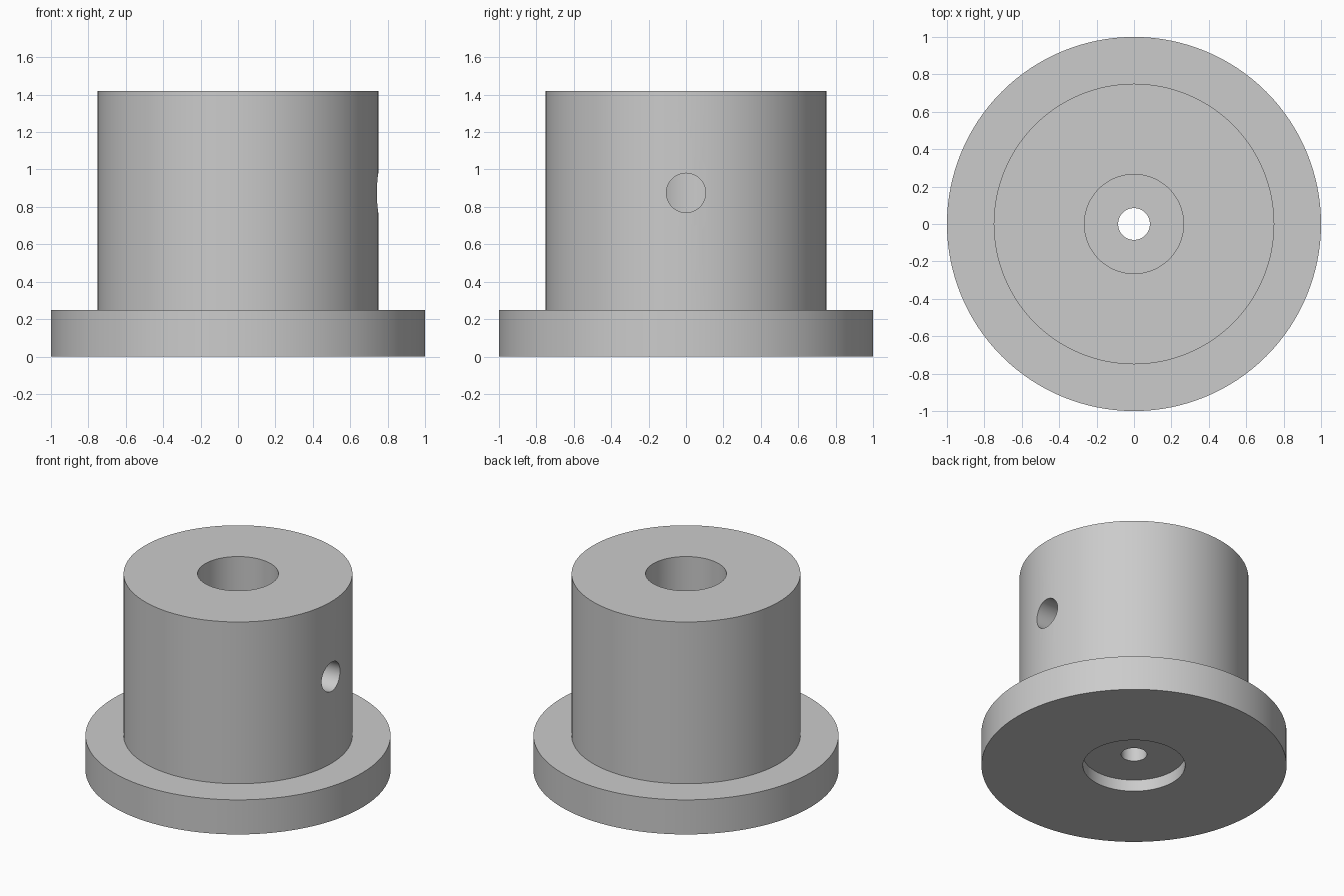
import bpy, bmesh, math
from mathutils import Matrix, Vector

default = bpy.data.objects.get("Cube")
if default:
    bpy.data.objects.remove(default, do_unlink=True)

SEGMENTS = 128

grey = bpy.data.materials.new("plain grey")
grey.use_nodes = True
grey.diffuse_color = (0.6, 0.6, 0.6, 1)
grey.node_tree.nodes["Principled BSDF"].inputs["Base Color"].default_value = (0.6, 0.6, 0.6, 1)


def add_object(name, bm):
    bmesh.ops.recalc_face_normals(bm, faces=bm.faces)
    mesh = bpy.data.meshes.new(name)
    bm.to_mesh(mesh)
    bm.free()
    mesh.materials.append(grey)
    obj = bpy.data.objects.new(name, mesh)
    bpy.context.collection.objects.link(obj)
    return obj


# Flanged bushing: closed half-section (radius, height) turned around z
flange_r, body_r, bore_r, pin_r, recess_r = 1.0, 0.75, 0.265, 0.085, 0.335
flange_z, top_z, floor_z, recess_z = 0.25, 1.42, 0.25, 0.084
section = [
    (recess_r, 0), (flange_r, 0), (flange_r, flange_z), (body_r, flange_z),
    (body_r, top_z), (bore_r, top_z), (bore_r, floor_z), (pin_r, floor_z),
    (pin_r, recess_z), (recess_r, recess_z),
]
bm = bmesh.new()
verts = [bm.verts.new((r, 0, z)) for r, z in section]
edges = [bm.edges.new((v, verts[i - 1])) for i, v in enumerate(verts)]
bmesh.ops.spin(bm, geom=verts + edges, cent=(0, 0, 0), axis=(0, 0, 1),
               angle=math.tau, steps=SEGMENTS, use_merge=True)
bmesh.ops.remove_doubles(bm, verts=bm.verts, dist=1e-5)
bushing = add_object("flanged_bushing", bm)

# Radial set-screw hole on the +x side, opening into the bore
bm = bmesh.new()
placement = Matrix.Translation(Vector((0.55, 0, 0.875))) @ Matrix.Rotation(math.pi / 2, 4, "Y")
bmesh.ops.create_cone(bm, cap_ends=True, segments=64, radius1=0.105, radius2=0.105,
                      depth=0.9, matrix=placement)
cutter = add_object("screw_hole_cutter", bm)

cut = bushing.modifiers.new("screw hole", "BOOLEAN")
cut.operation = "DIFFERENCE"
cut.solver = "EXACT"
cut.object = cutter

# Apply the cut, drop the cutter and shade the turned surfaces smooth
bpy.ops.object.select_all(action="DESELECT")
bpy.context.view_layer.objects.active = bushing
bushing.select_set(True)
bpy.ops.object.modifier_apply(modifier=cut.name)
bpy.data.objects.remove(cutter, do_unlink=True)
bpy.ops.object.shade_smooth_by_angle(angle=math.radians(30))
